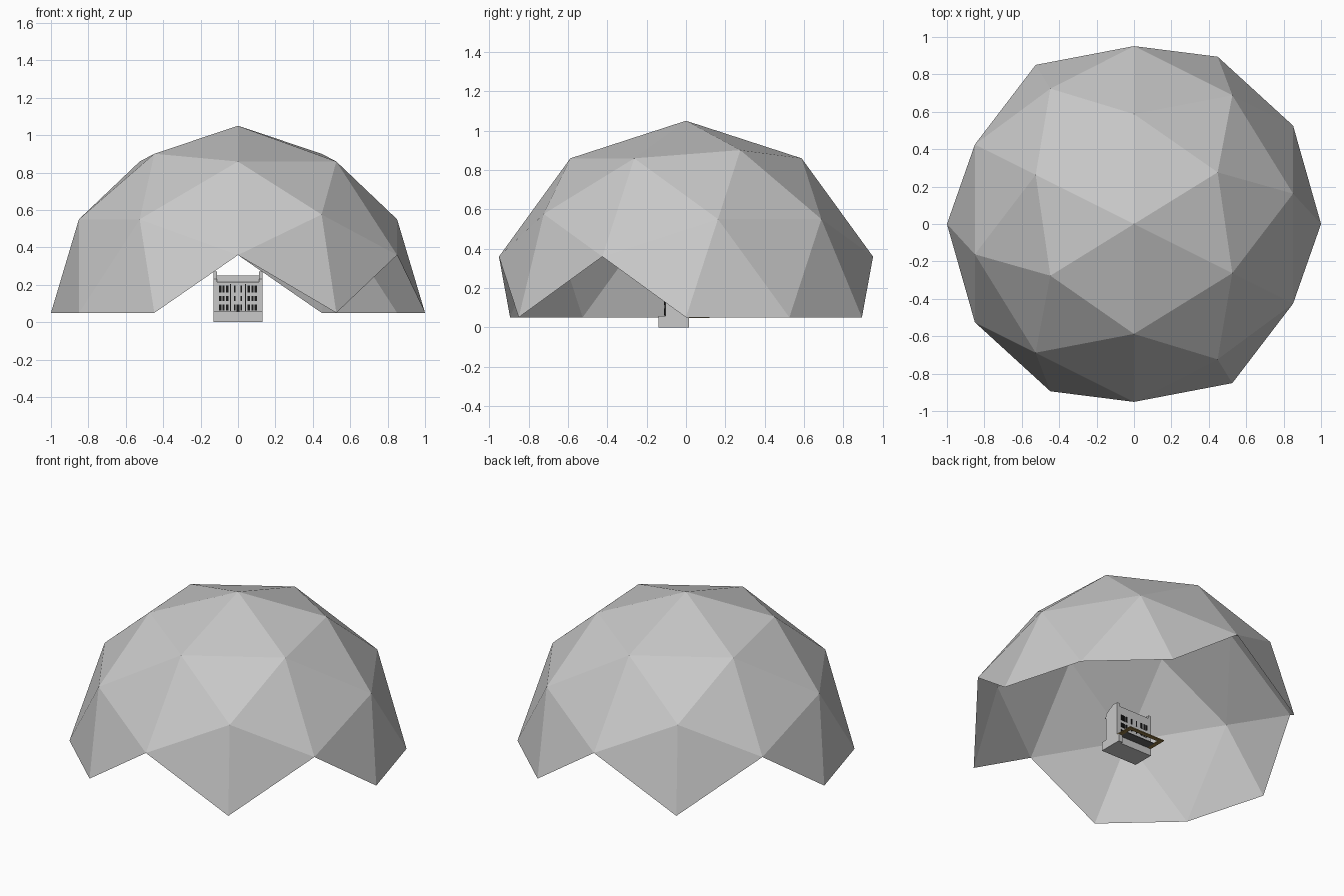
import bpy, bmesh, math
from mathutils import Vector, Matrix

if "Cube" in bpy.data.objects:
    bpy.data.objects.remove(bpy.data.objects["Cube"])


def mat(name, rgb):
    m = bpy.data.materials.new(name)
    m.diffuse_color = (*rgb, 1)
    m.use_nodes = True
    m.node_tree.nodes["Principled BSDF"].inputs["Base Color"].default_value = m.diffuse_color
    return m


GREY = mat("light grey", (0.58, 0.58, 0.58))
BLACK = mat("window black", (0.01, 0.01, 0.01))
DARK = mat("dark grey", (0.13, 0.13, 0.13))
BROWN = mat("brown", (0.30, 0.20, 0.06))


def finish(bm, name, material):
    me = bpy.data.meshes.new(name)
    bm.to_mesh(me)
    bm.free()
    me.materials.append(material)
    ob = bpy.data.objects.new(name, me)
    bpy.context.collection.objects.link(ob)
    return ob


def boxes(name, material, items):
    """One object from several boxes given as (x0, x1, y0, y1, z0, z1)."""
    bm = bmesh.new()
    for x0, x1, y0, y1, z0, z1 in items:
        m = Matrix.Translation(((x0 + x1) / 2, (y0 + y1) / 2, (z0 + z1) / 2))
        m = m @ Matrix.Diagonal((x1 - x0, y1 - y0, z1 - z0, 1))
        bmesh.ops.create_cube(bm, size=1, matrix=m)
    return finish(bm, name, material)


def extrude_x(name, material, profile, spans):
    """Extrude a (y, z) profile along each x span."""
    bm = bmesh.new()
    for x0, x1 in spans:
        face = bm.faces.new([bm.verts.new((x0, y, z)) for y, z in profile])
        ext = bmesh.ops.extrude_face_region(bm, geom=[face])["geom"]
        for v in ext:
            if isinstance(v, bmesh.types.BMVert):
                v.co.x = x1
    bmesh.ops.recalc_face_normals(bm, faces=bm.faces)
    return finish(bm, name, material)


# Dome: icosphere turned so an edge midpoint is on top, faces below the equator removed
bm = bmesh.new()
bmesh.ops.create_icosphere(bm, subdivisions=2, radius=1)
a = Vector((0, 0, 1))
b = next(v.co.copy() for v in bm.verts if abs(v.co.z - 0.4472) < 0.01)
ez, ex = (a + b).normalized(), (a - b).normalized()
ey = ez.cross(ex)
to_frame = Matrix((ex, ey, ez)).to_4x4()
turn = Matrix.Rotation(math.atan2(0.5257, 0.8507), 4, 'Z')
bm.transform(turn @ to_frame)
low = [f for f in bm.faces if min(v.co.z for v in f.verts) < -0.02]
bmesh.ops.delete(bm, geom=low, context='FACES')
bm.transform(Matrix.Translation((0, 0, 0.05)))
finish(bm, "dome", GREY)

# House body, roof and raised end walls
boxes("house_base", GREY, [(-.13, .13, -.14, 0, 0, .058),
                           (.10, .13, -.015, .015, 0, .05)])
extrude_x("house_body", GREY,
          [(-.105, .055), (-.105, .21), (-.04, .25), (0, .25), (0, .055)],
          [(-.128, .128)])
extrude_x("end_walls", GREY,
          [(-.105, .055), (-.105, .23), (-.04, .27), (0, .27), (0, .055)],
          [(-.13, -.112), (.112, .13)])
boxes("eaves", GREY, [(-.13, .13, -.112, -.105, .207, .215)])

# Windows: three rows mirrored left and right, front and back
front, back = [], []
for s in (-1, 1):
    for z0, z1 in ((.062, .095), (.112, .14), (.16, .195)):
        for xc, w in ((.095, .012), (.078, .012), (.058, .012), (.018, .008)):
            x0, x1 = sorted((s * (xc - w / 2), s * (xc + w / 2)))
            front.append((x0, x1, -.112, -.104, z0, z1))
            back.append((x0, x1, -.001, .003, z0, z1))
boxes("front_windows", BLACK, front)
boxes("back_windows", BLACK, back)
boxes("door", BLACK, [(-.009, .009, -.110, -.104, .058, .095)])
boxes("bay_trims", BLACK, [(s * .04 - .003, s * .04 + .003, -.110, -.104, .06, .205)
                           for s in (-1, 1)])

# Rear deck: dark floor with a brown border
boxes("deck_floor", DARK, [(-.105, .105, 0, .06, .047, .052)])
boxes("deck_border", BROWN, [(-.13, -.105, 0, .12, .047, .054),
                             (.105, .13, 0, .12, .047, .054),
                             (-.105, .105, .095, .12, .047, .054)])
